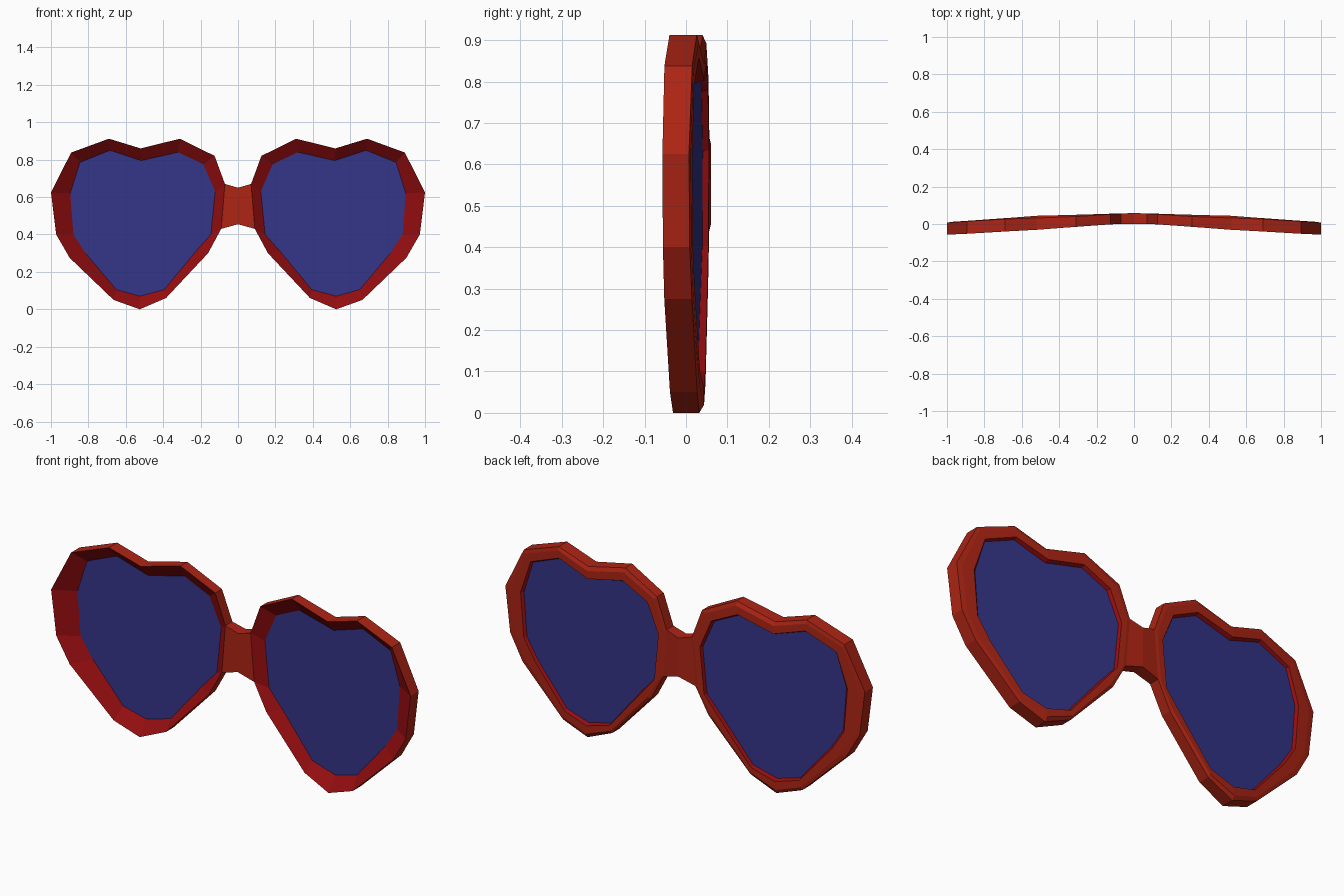
import bpy, bmesh

if "Cube" in bpy.data.objects:
    bpy.data.objects.remove(bpy.data.objects["Cube"])

# Heart outlines (x, z) of the right half: outer rim and lens opening
OUTER = [(.07, .67), (.125, .82), (.31, .912), (.52, .86), (.69, .912), (.892, .838), (1, .625),
         (.972, .40), (.90, .275), (.665, .05), (.525, 0), (.385, .06), (.16, .30), (.09, .43)]
INNER = [(.122, .63), (.185, .775), (.32, .84), (.517, .795), (.685, .85), (.845, .785), (.897, .62),
         (.88, .40), (.815, .30), (.65, .105), (.525, .07), (.395, .105), (.225, .31), (.145, .40)]
# Depth y as a function of x for the wrap-around bend
FRONT = [(0, 0), (.1, 0), (.31, -.015), (.52, -.031), (.69, -.040), (.89, -.052), (1, -.057)]
EDGE = [(0, .06), (.1, .053), (.31, .040), (.52, .032), (.69, .026), (.89, .015), (1, .007)]
BACK = [(0, .06), (.12, .055), (.35, .048), (.52, .044), (.69, .031), (.89, .017), (1, .01)]
LENS = [(0, .046), (1, .001)]


def depth(table, x):
    for (x0, y0), (x1, y1) in zip(table, table[1:]):
        if x <= x1:
            return y0 + (y1 - y0) * (x - x0) / (x1 - x0)
    return table[-1][1]


def material(name, rgb):
    m = bpy.data.materials.new(name)
    m.diffuse_color = (*rgb, 1)
    m.use_nodes = True
    m.node_tree.nodes["Principled BSDF"].inputs["Base Color"].default_value = m.diffuse_color
    return m


def finish(name, bm, mats):
    bmesh.ops.recalc_face_normals(bm, faces=bm.faces)
    me = bpy.data.meshes.new(name)
    bm.to_mesh(me)
    bm.free()
    for m in mats:
        me.materials.append(m)
    ob = bpy.data.objects.new(name, me)
    bpy.context.collection.objects.link(ob)
    ob.modifiers.new("mirror", 'MIRROR').use_clip = True
    return ob


def loop(bm, t, table):
    # Closed loop between outer rim (t=0) and opening (t=1)
    pts = [(a + (c - a) * t, b + (d - b) * t) for (a, b), (c, d) in zip(OUTER, INNER)]
    return [bm.verts.new((x, depth(table, x), z)) for x, z in pts]


red = material("red", (.42, .018, .007))
deep_red = material("deep_red", (.30, .004, .005))
blue = material("blue", (.035, .035, .25))
n = len(OUTER)

# Frame: funnel front, outer wall, back chamfer, flat back, inner wall
bm = bmesh.new()
rings = [loop(bm, 1, LENS), loop(bm, 0, FRONT), loop(bm, 0, EDGE),
         loop(bm, .28, BACK), loop(bm, .88, BACK)]
for k in range(5):
    a, b = rings[k], rings[(k + 1) % 5]
    for i in range(n):
        j = (i + 1) % n
        if k == 1 and i == n - 1:
            continue  # open where the bridge joins
        f = bm.faces.new((a[i], a[j], b[j], b[i]))
        f.material_index = 1 if k in (0, 4) else 0
finish("frame", bm, [red, deep_red])

# Lens
bm = bmesh.new()
bm.faces.new(loop(bm, 1, LENS))
finish("lens", bm, [blue])

# Bridge: half a bar from the frame edge to the centre line
bm = bmesh.new()
top, low = OUTER[0], OUTER[-1]
ends = []
for (xt, zt), (xl, zl) in ((top, low), ((0, .65), (0, .455))):
    ends.append([bm.verts.new(p) for p in (
        (xt, depth(FRONT, xt), zt), (xt, depth(EDGE, xt), zt),
        (xl, depth(EDGE, xl), zl), (xl, depth(FRONT, xl), zl))])
for i in range(4):
    j = (i + 1) % 4
    bm.faces.new((ends[0][i], ends[0][j], ends[1][j], ends[1][i]))
finish("bridge", bm, [red])
